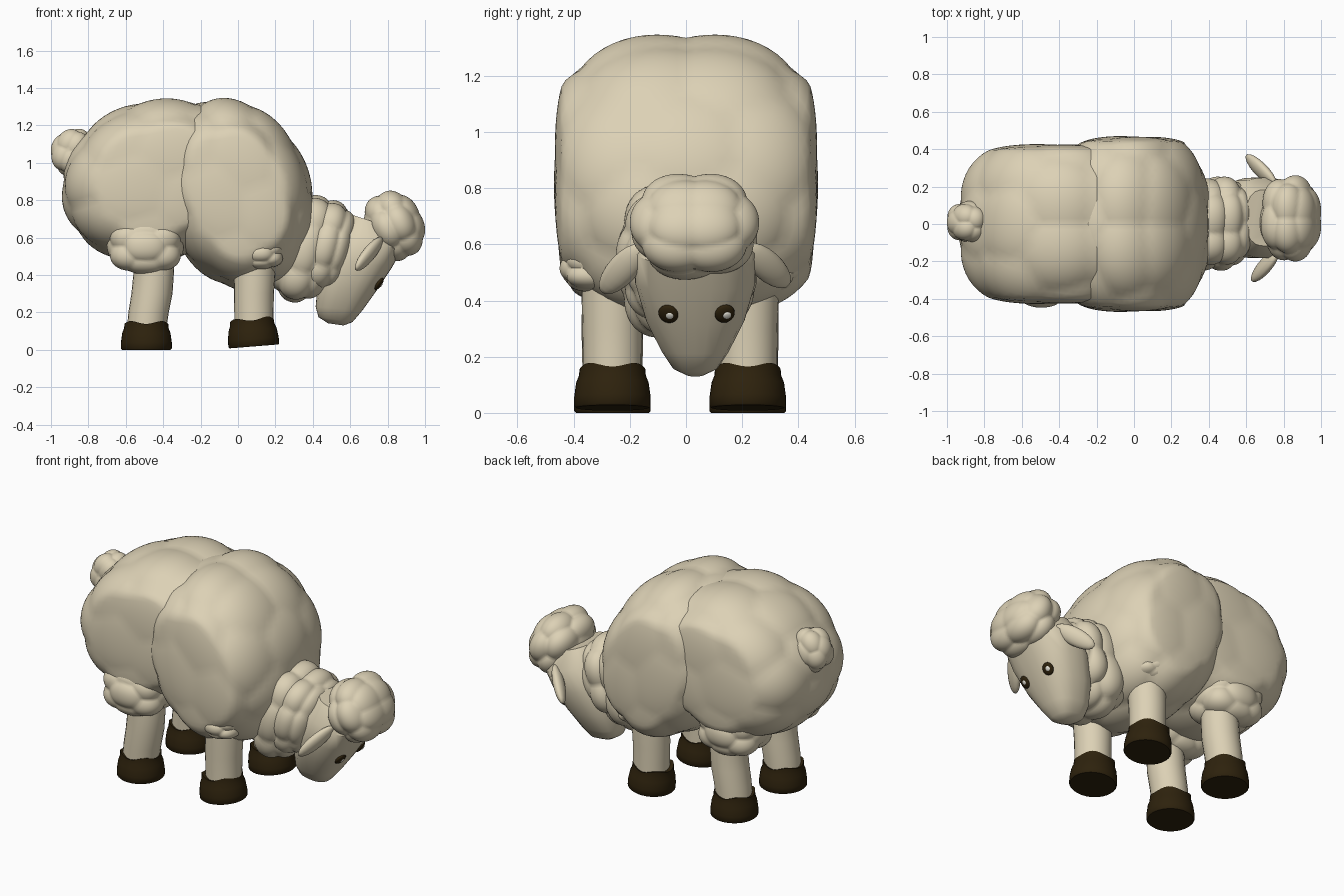
import bpy, bmesh, math
from mathutils import Vector, Matrix

if "Cube" in bpy.data.objects:
    bpy.data.objects.remove(bpy.data.objects["Cube"])


def material(name, rgb):
    m = bpy.data.materials.new(name)
    m.diffuse_color = (*rgb, 1)
    m.use_nodes = True
    m.node_tree.nodes["Principled BSDF"].inputs["Base Color"].default_value = m.diffuse_color
    return m


CREAM = material("cream wool", (0.72, 0.64, 0.465))
BROWN = material("dark brown", (0.027, 0.016, 0.004))
PALE = material("pale glint", (0.80, 0.78, 0.70))


def finish(bm, name, mat, angle=60):
    bmesh.ops.recalc_face_normals(bm, faces=bm.faces)
    me = bpy.data.meshes.new(name)
    bm.to_mesh(me)
    bm.free()
    me.materials.append(mat)
    ob = bpy.data.objects.new(name, me)
    bpy.context.collection.objects.link(ob)
    bpy.ops.object.select_all(action='DESELECT')
    ob.select_set(True)
    bpy.context.view_layer.objects.active = ob
    bpy.ops.object.shade_smooth_by_angle(angle=math.radians(angle))
    return ob


def ring_seeds(rings):
    """Puff centres: (latitude, count) rings around local x, staggered."""
    pts = []
    for i, (lat, n) in enumerate(rings):
        la = math.radians(lat)
        for k in range(n):
            a = math.tau * (k + 0.5 * (i % 2)) / n
            pts.append(Vector((math.sin(la), math.cos(la) * math.cos(a),
                               math.cos(la) * math.sin(a))))
    return pts


def puff(name, centre, radii, tilt=0, rings=(), amp=0.1, spacing=0.5, power=2.0, box=2.0,
         flank=None):
    """Quilted wool ball: rounded box-like ellipsoid with pillow bumps.
    flank flattens the sides softly beyond that half width."""
    seeds = ring_seeds(rings)
    bm = bmesh.new()
    bmesh.ops.create_icosphere(bm, subdivisions=5, radius=1)
    for v in bm.verts:
        d = v.co.normalized()
        near = min(d.angle(s) for s in seeds)
        r = 1 - amp * min(1.2, (near / spacing) ** 2)
        xz = (abs(d.x) ** box + abs(d.z) ** box) ** (1 / box)
        v.co = d * r * (xz ** power + abs(d.y) ** power) ** (-1 / power)
    # fit the bumps to the wanted half sizes
    for ax in range(3):
        top = max(abs(v.co[ax]) for v in bm.verts)
        for v in bm.verts:
            v.co[ax] *= radii[ax] / top
    if flank:
        for v in bm.verts:
            over = abs(v.co.y) - flank
            if over > 0:
                v.co.y = math.copysign(flank + 0.3 * over, v.co.y)
    bm.transform(Matrix.Translation(centre) @ Matrix.Rotation(tilt, 4, 'Y'))
    return finish(bm, name, CREAM)


def loft(name, sections, mat, angle=60):
    """Skin a list of equal-length point rings and cap the ends."""
    bm = bmesh.new()
    rows = [[bm.verts.new(p) for p in ring] for ring in sections]
    n = len(rows[0])
    for a, b in zip(rows, rows[1:]):
        for k in range(n):
            bm.faces.new((a[k], a[(k + 1) % n], b[(k + 1) % n], b[k]))
    bm.faces.new(rows[0])
    bm.faces.new(rows[-1])
    return finish(bm, name, mat, angle)


def ellipsoid(name, matrix, mat, segs=20):
    bm = bmesh.new()
    bmesh.ops.create_uvsphere(bm, u_segments=segs, v_segments=segs // 2, radius=1)
    bm.transform(matrix)
    return finish(bm, name, mat)


# Woolly body halves
BODY = ((-90, 1), (-52, 6), (-18, 8), (18, 8), (52, 6), (90, 1))
puff("body_front", (-0.012, 0, 0.835), (0.408, 0.54, 0.525), -0.35, BODY, 0.07, 0.5, 2.4, 2.0, 0.44)
puff("body_rear", (-0.43, 0, 0.905), (0.525, 0.49, 0.43), -0.3, BODY, 0.07, 0.5, 2.5, 2.0, 0.40)

# Tail, neck wool and head wool
SMALL = ((-90, 1), (-35, 4), (15, 5), (60, 4))
puff("tail", (-0.89, 0.01, 1.06), (0.112, 0.113, 0.132), 0.4, SMALL, 0.13, 0.65, 2.2)
NECK = ((-50, 6), (0, 7), (50, 6), (90, 1))
puff("neck_wool_back", (0.36, 0, 0.54), (0.175, 0.25, 0.295), 0.28, NECK, 0.10, 0.5, 2.8, 2.6)
puff("neck_wool_front", (0.465, 0.005, 0.555), (0.15, 0.255, 0.25), 0.26, NECK, 0.10, 0.5, 2.6, 2.6)
puff("head_wool", (0.837, 0.03, 0.665), (0.152, 0.23, 0.185), -0.45,
     ((-70, 3), (-30, 5), (20, 6), (65, 4)), 0.13, 0.6, 2.3, 2.2)

# Head: back x, back z, front x, front z, half width
PROFILE = [(0.60, 0.725, 0.80, 0.66, 0.15), (0.53, 0.64, 0.875, 0.53, 0.215),
           (0.46, 0.50, 0.82, 0.435, 0.215), (0.425, 0.34, 0.74, 0.315, 0.175),
           (0.415, 0.23, 0.665, 0.21, 0.12), (0.43, 0.175, 0.612, 0.148, 0.08),
           (0.48, 0.142, 0.565, 0.13, 0.03)]


def head_ring(bx, bz, fx, fz, w, n=24):
    pts = []
    for k in range(n):
        a = math.tau * k / n
        c, s = math.cos(a), math.sin(a)
        r = (abs(c) ** 2.7 + abs(s) ** 2.7) ** (-1 / 2.7)
        t = 0.5 + 0.5 * c * r
        pts.append((bx + (fx - bx) * t, 0.033 + w * s * r, bz + (fz - bz) * t))
    return pts


head = loft("head", [head_ring(*p) for p in PROFILE], CREAM, 50)

# Eyes sit flat on the face, each with a pale glint
for side, y in (("left", -0.063), ("right", 0.138)):
    _, spot, normal, _ = head.closest_point_on_mesh((0.78, y, 0.335))
    spot = Vector((spot.x, y, spot.z))
    turn = normal.to_track_quat('Z', 'Y').to_matrix().to_4x4()
    ellipsoid("eye_" + side, Matrix.Translation(spot) @ turn
              @ Matrix.Diagonal((0.036, 0.038, 0.014, 1)), BROWN, 20)
    ellipsoid("eye_glint_" + side,
              Matrix.Translation(spot + normal * 0.012 + Vector((0, 0.006, 0))) @ turn
              @ Matrix.Diagonal((0.015, 0.015, 0.005, 1)), PALE, 12)

# Drooping ears, broad side facing forward
for side, base, tip in (("left", (0.77, -0.15, 0.595), (0.63, -0.30, 0.43)),
                        ("right", (0.76, 0.21, 0.595), (0.60, 0.365, 0.455))):
    a, b = Vector(base), Vector(tip)
    axis = (b - a).normalized()
    wide = axis.cross(Vector((1, 0, 0))).normalized()
    thin = axis.cross(wide)
    frame = Matrix((wide, thin, axis)).transposed().to_4x4()
    ellipsoid("ear_" + side, Matrix.Translation((a + b) / 2) @ frame
              @ Matrix.Diagonal((0.053, 0.032, (b - a).length / 2, 1)), CREAM)


def circle(cx, cy, z, r, n=24, wave=0.0):
    return [(cx + r * math.cos(math.tau * k / n), cy + r * math.sin(math.tau * k / n),
             z + wave * math.cos(4 * math.tau * k / n + math.pi)) for k in range(n)]


# Legs: (height, x offset, radius) columns, with hooves and upper wool
FRONT = [(0.12, 0.0, 0.105), (0.2, 0.0, 0.105), (0.3, 0.0, 0.107), (0.42, 0.005, 0.11), (0.58, 0.01, 0.11)]
REAR = [(0.10, 0.0, 0.105), (0.2, 0.012, 0.108), (0.3, 0.03, 0.11), (0.42, 0.04, 0.108), (0.58, 0.03, 0.108)]
HOOF = [(0.0, 0.130), (0.006, 0.136), (0.04, 0.136), (0.09, 0.129), (0.115, 0.119), (0.146, 0.117), (0.14, 0.098)]
TUFT = ((-90, 1), (-45, 4), (0, 6), (45, 4), (90, 1))
for side, y in (("left", -0.262), ("right", 0.22)):
    out = -1 if y < 0 else 1
    for end, x, column in (("front", 0.085, FRONT), ("rear", -0.49, REAR)):
        loft(f"leg_{end}_{side}", [circle(x + dx, y, z, r) for z, dx, r in column], CREAM)
        hoof = loft(f"hoof_{end}_{side}",
                    [circle(0, 0, z, r, 32, 0.008 if z > 0.12 else 0) for z, r in HOOF],
                    BROWN, 45)
        lean = -0.08 if end == "front" else 0
        hoof.data.transform(Matrix.Translation((x, y, 0.018 if lean else 0))
                            @ Matrix.Rotation(lean, 4, 'Y'))
    puff("thigh_wool_" + side, (-0.495, y, 0.552), (0.205, 0.185, 0.148), 0.0,
         TUFT, 0.13, 0.6, 2.8, 2.6)
    puff("shoulder_wool_" + side, (0.12, y + out * 0.02, 0.515), (0.13, 0.168, 0.085), 0.0,
         TUFT, 0.13, 0.6, 2.8, 2.5)
